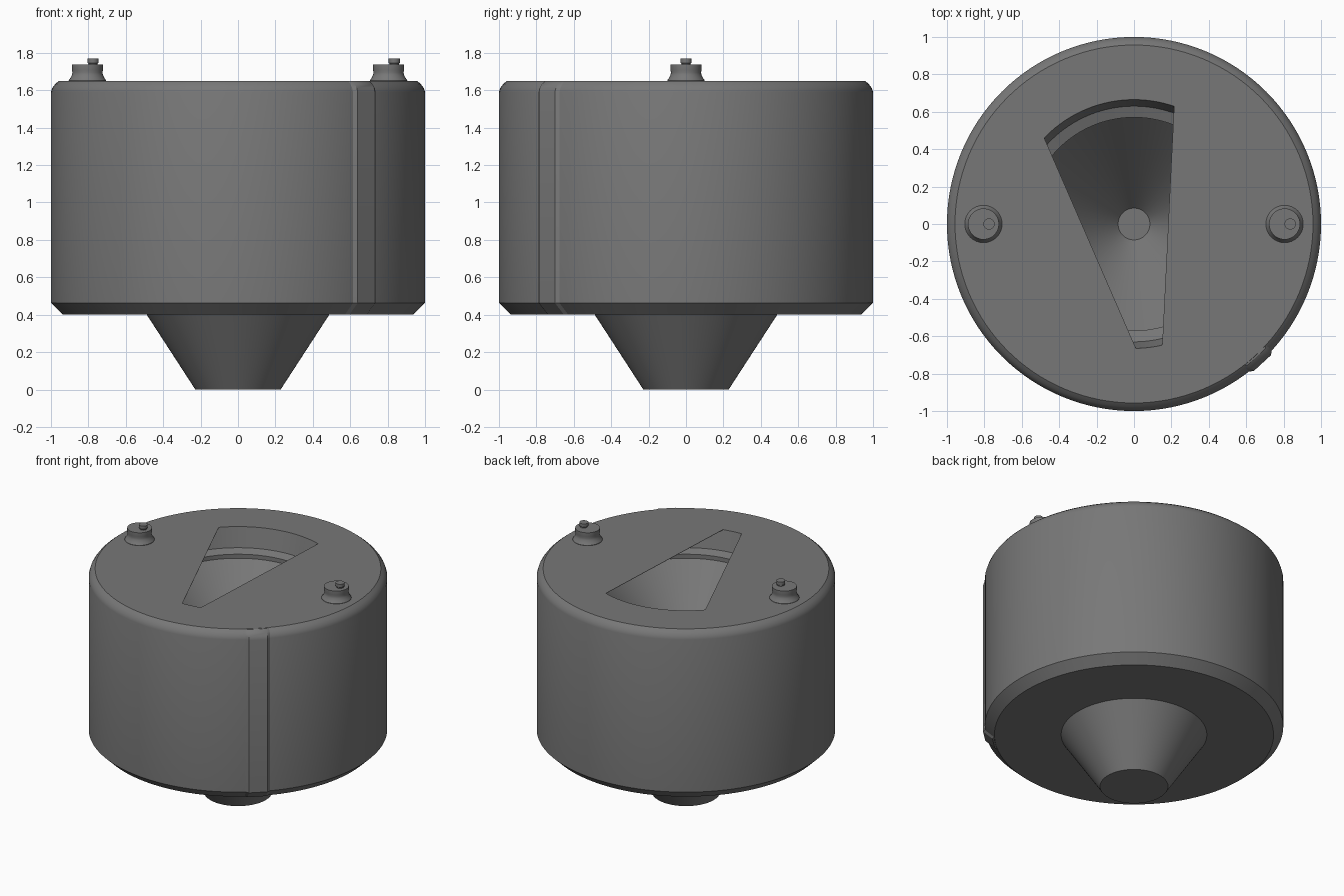
import bpy, bmesh
from math import pi, radians, cos, sin, ceil, floor
from mathutils import Matrix, Vector

if "Cube" in bpy.data.objects:
    bpy.data.objects.remove(bpy.data.objects["Cube"])

dark = bpy.data.materials.new("dark_grey")
dark.diffuse_color = (0.187, 0.187, 0.187, 1)
dark.use_nodes = True
dark.node_tree.nodes["Principled BSDF"].inputs["Base Color"].default_value = dark.diffuse_color


def finish(bm, name, loc=(0, 0, 0)):
    bmesh.ops.recalc_face_normals(bm, faces=bm.faces)
    me = bpy.data.meshes.new(name)
    bm.to_mesh(me)
    bm.free()
    for p in me.polygons:
        p.use_smooth = True
    me.set_sharp_from_angle(angle=radians(28))
    me.materials.append(dark)
    ob = bpy.data.objects.new(name, me)
    ob.location = loc
    bpy.context.collection.objects.link(ob)
    return ob


def lathe(name, profile, steps, loc=(0, 0, 0)):
    bm = bmesh.new()
    vs = [bm.verts.new((r, 0, z)) for r, z in profile]
    es = [bm.edges.new(pair) for pair in zip(vs, vs[1:])]
    bmesh.ops.spin(bm, geom=vs + es, cent=(0, 0, 0), axis=(0, 0, 1),
                   angle=2 * pi, steps=steps, use_duplicate=False)
    bmesh.ops.remove_doubles(bm, verts=bm.verts, dist=1e-5)
    return finish(bm, name, loc)


def loft(name, sections):
    """Closed solid through matching outlines, capped at both ends."""
    bm = bmesh.new()
    rings = [[bm.verts.new(p) for p in s] for s in sections]
    for a, b in zip(rings, rings[1:]):
        for i in range(len(a)):
            bm.faces.new((a[i - 1], a[i], b[i], b[i - 1]))
    bm.faces.new(rings[0])
    bm.faces.new(rings[-1])
    return finish(bm, name)


# Drum with conical spout below and a stepped funnel inside
TOP, HOLE, STEPS = 1.65, 0.665, 128
lathe("drum_body", [
    (0, 0), (0.228, 0), (0.488, 0.40), (0.935, 0.40), (1, 0.463),
    (1, 1.59), (0.993, 1.612), (0.978, 1.633), (0.957, TOP),
    (HOLE, TOP), (0.63, 1.51), (0.57, 1.49), (0.57, 1.46),
    (0.085, 0.93), (0, 0.93)], STEPS)

# Thin lid plates either side of the wedge-shaped opening
step = 360 / STEPS
for name, a0, a1 in (("lid_left", 136.2, 270.9), ("lid_right", -76.9, 71.2)):
    inner = [k * step for k in range(ceil(a0 / step), floor(a1 / step) + 1)]
    angles = [radians(a) for a in [a0] + inner + [a1]]
    loft(name, [[(HOLE * cos(a), HOLE * sin(a), z) for a in angles]
                for z in (TOP - 0.002, TOP)])

# Small knobs with off-centre pins on the rim
for side, x in (("left", -0.805), ("right", 0.805)):
    lathe(side + "_knob", [
        (0, TOP - 0.01), (0.1, TOP - 0.01), (0.1, TOP + 0.003), (0.09, 1.667),
        (0.083, 1.682), (0.08, 1.695), (0.083, 1.708), (0.083, 1.737), (0, 1.737)],
        32, (x, 0, 0))
    lathe(side + "_knob_pin", [
        (0, 1.73), (0.025, 1.73), (0.025, 1.742), (0.03, 1.747),
        (0.03, 1.77), (0, 1.77)], 24, (x + 0.03, 0, 0))

# Vertical seam strip with chamfered sides, following the drum's outline
turn = Matrix.Rotation(radians(-47.3), 3, 'Z')
outline = [(0.9, 0.402), (0.948, 0.402), (1.012, 0.463), (1.012, 1.59),
           (1.005, 1.612), (0.99, 1.633), (0.966, 1.649), (0.9, 1.649)]
loft("seam_strip", [[turn @ Vector((r - inset, t, z)) for r, z in outline]
                    for t, inset in ((-0.084, 0.017), (-0.063, 0),
                                     (0.063, 0), (0.084, 0.017))])
